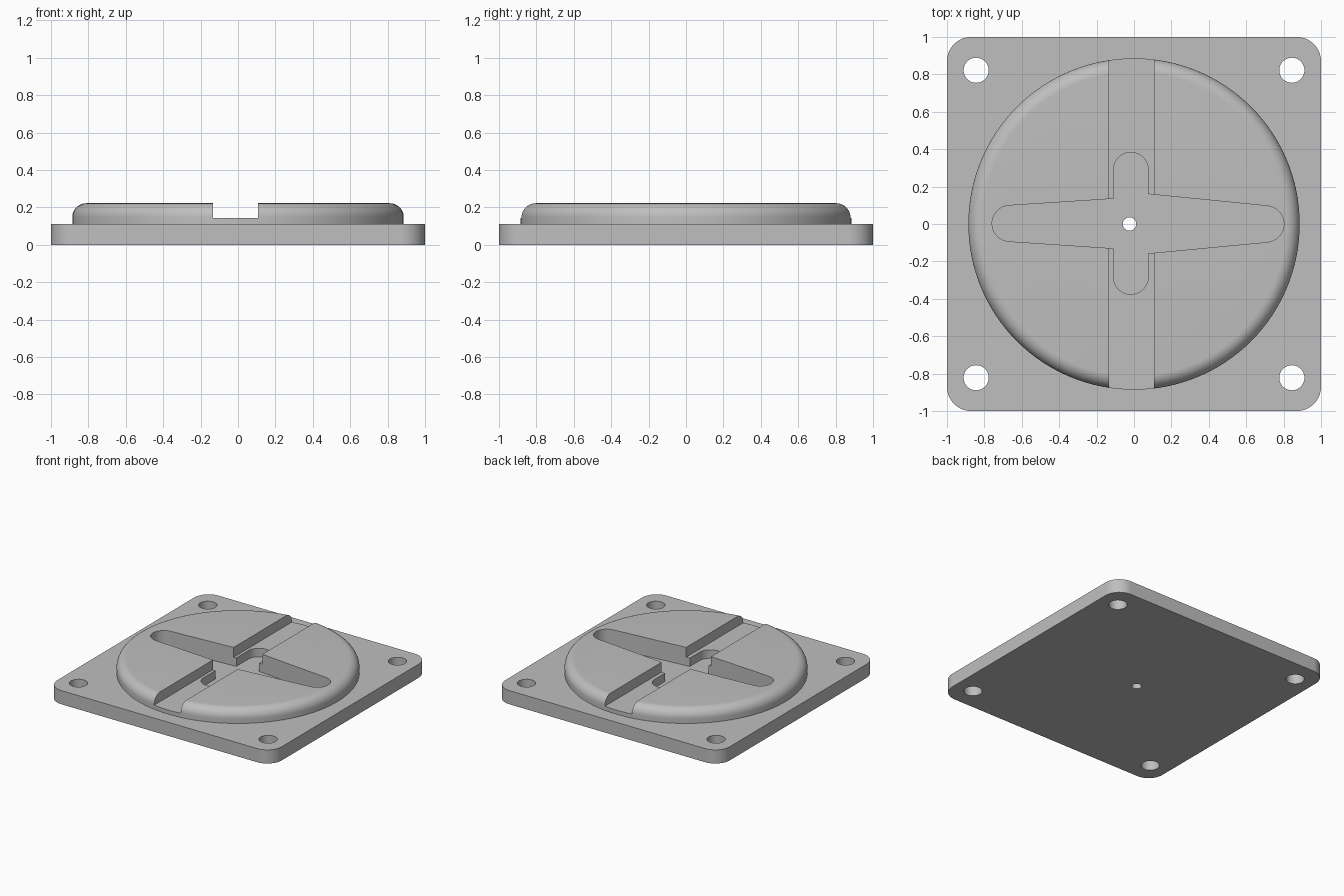
import bpy, bmesh
from math import sin, cos, pi, radians

cube = bpy.data.objects.get("Cube")
if cube:
    bpy.data.objects.remove(cube, do_unlink=True)

grey = bpy.data.materials.new("plain grey")
grey.use_nodes = True
colour = (0.52, 0.52, 0.52, 1)
grey.diffuse_color = colour
grey.node_tree.nodes["Principled BSDF"].inputs["Base Color"].default_value = colour


def arc(cx, cy, r, start, end, steps=16):
    angles = [radians(start + (end - start) * i / steps) for i in range(steps + 1)]
    return [(cx + r * cos(a), cy + r * sin(a)) for a in angles]


def circle(cx, cy, r, steps=48):
    return arc(cx, cy, r, 0, 360, steps)[:-1]


def loft(name, rings):
    """Closed solid through matching (outline, height) rings."""
    bm = bmesh.new()
    loops = [[bm.verts.new((x, y, z)) for x, y in pts] for pts, z in rings]
    n = len(loops[0])
    for low, high in zip(loops, loops[1:]):
        for i in range(n):
            j = (i + 1) % n
            bm.faces.new((low[i], low[j], high[j], high[i]))
    bm.faces.new(loops[0][::-1])
    bm.faces.new(loops[-1])
    bmesh.ops.recalc_face_normals(bm, faces=bm.faces)
    mesh = bpy.data.meshes.new(name)
    bm.to_mesh(mesh)
    bm.free()
    mesh.materials.append(grey)
    obj = bpy.data.objects.new(name, mesh)
    bpy.context.collection.objects.link(obj)
    return obj


def prism(name, pts, z0, z1):
    return loft(name, [(pts, z0), (pts, z1)])


def combine(target, tool, operation):
    mod = target.modifiers.new(operation, 'BOOLEAN')
    mod.operation = operation
    mod.solver = 'EXACT'
    mod.object = tool
    bpy.context.view_layer.objects.active = target
    bpy.ops.object.modifier_apply(modifier=mod.name)
    bpy.data.objects.remove(tool, do_unlink=True)


# Square base with rounded corners
c, r = 0.87, 0.13
outline = (arc(c, c, r, 0, 90) + arc(-c, c, r, 90, 180)
           + arc(-c, -c, r, 180, 270) + arc(c, -c, r, 270, 360))
plate = prism("mounting_plate", outline, 0, 0.11)

# Raised disc with a rounded rim
radius, top, fillet = 0.886, 0.222, 0.075
rings = [(circle(0, 0, radius, 128), 0.05)]
for i in range(13):
    a = i / 12 * pi / 2
    rings.append((circle(0, 0, radius - fillet * (1 - cos(a)), 128),
                  top - fillet * (1 - sin(a))))
combine(plate, loft("raised_disc", rings), 'UNION')

# Straight channel across the disc
channel = [(-0.133, -1.2), (0.106, -1.2), (0.106, 1.2), (-0.133, 1.2)]
combine(plate, prism("channel_cutter", channel, 0.143, 0.5), 'DIFFERENCE')

# Cross-shaped pocket: tapered long arms and round-ended short arms
left, right = -0.11, 0.076
mid, half = (left + right) / 2, (right - left) / 2
cross = ([(right, 0.16)] + arc(mid, 0.29, half, 0, 180) + [(left, 0.135)]
         + arc(-0.663, 0.003, 0.096, 94, 266) + [(left, -0.13)]
         + arc(mid, -0.283, half, 180, 360) + [(right, -0.157)]
         + arc(0.705, 0, 0.097, -85, 85))
combine(plate, prism("pocket_cutter", cross, 0.075, 0.5), 'DIFFERENCE')

# Corner screw holes and the centre hole
for sx in (-1, 1):
    for sy in (-1, 1):
        hole = prism("hole_cutter", circle(sx * 0.844, sy * 0.822, 0.067), -0.5, 0.5)
        combine(plate, hole, 'DIFFERENCE')
combine(plate, prism("centre_cutter", circle(-0.024, 0, 0.036), -0.5, 0.5), 'DIFFERENCE')

# Smooth curves, sharp edges
bpy.ops.object.select_all(action='DESELECT')
plate.select_set(True)
bpy.context.view_layer.objects.active = plate
bpy.ops.object.shade_smooth_by_angle(angle=radians(30))
